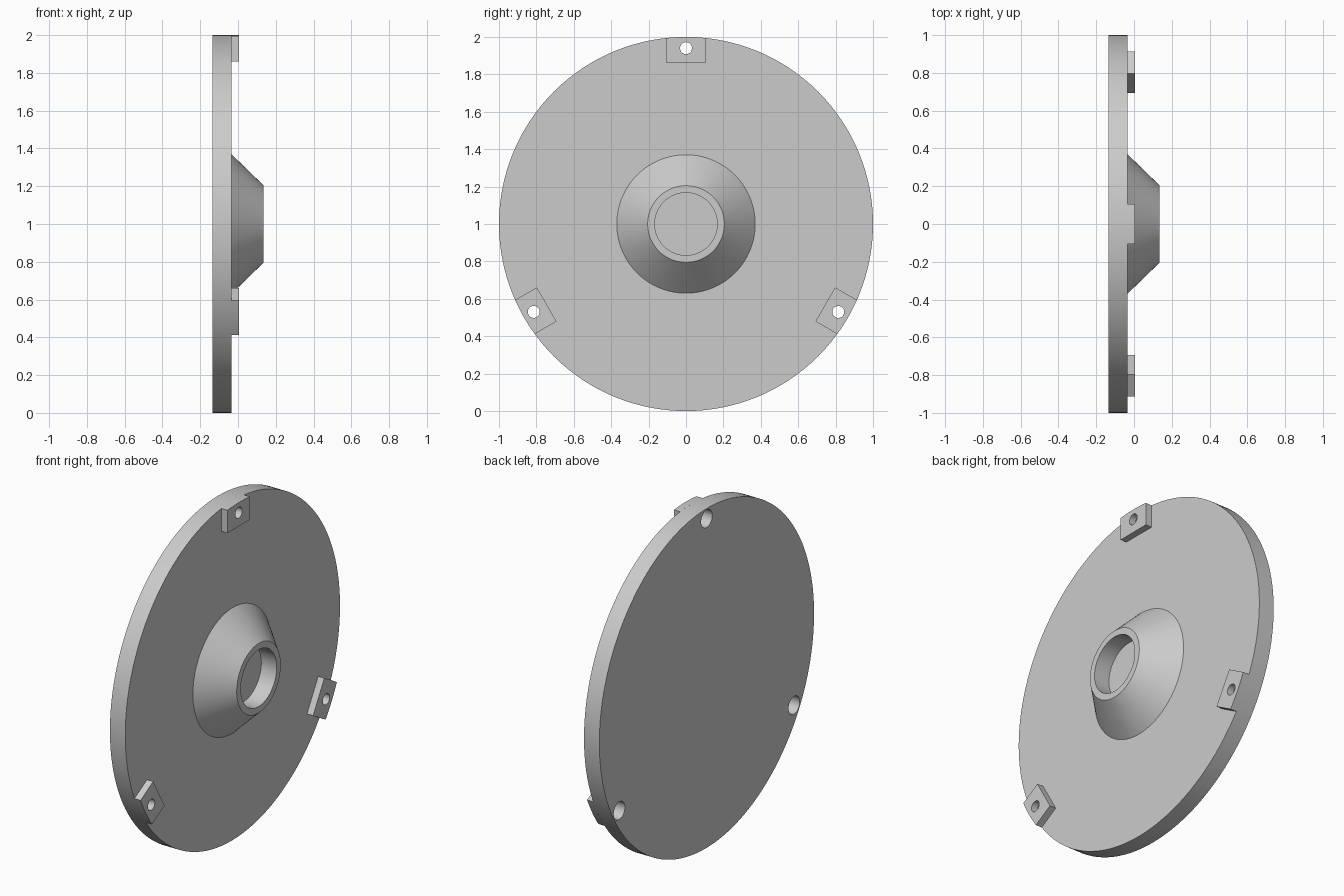
import bpy, bmesh, math
from mathutils import Matrix, Vector

cube = bpy.data.objects.get("Cube")
if cube:
    bpy.data.objects.remove(cube, do_unlink=True)

# Main dimensions along the x axis and outwards from it
BACK, FACE, LUG_TOP, HUB_TOP = -0.135, -0.035, 0.005, 0.135
HUB_FLOOR = 0.035
RIM, HOLE_RADIUS = 1.0, 0.94
CENTRE = Matrix.Translation((0, 0, 1))
ANGLES = [math.radians(a) for a in (0, 120, 240)]

grey = bpy.data.materials.new("light_grey")
grey.use_nodes = True
colour = (0.6, 0.6, 0.6, 1)
grey.diffuse_color = colour
grey.node_tree.nodes["Principled BSDF"].inputs["Base Color"].default_value = colour


def make_object(name, bm):
    bmesh.ops.recalc_face_normals(bm, faces=bm.faces)
    mesh = bpy.data.meshes.new(name)
    bm.to_mesh(mesh)
    bm.free()
    mesh.materials.append(grey)
    obj = bpy.data.objects.new(name, mesh)
    bpy.context.collection.objects.link(obj)
    return obj


def activate(obj):
    bpy.ops.object.select_all(action='DESELECT')
    obj.select_set(True)
    bpy.context.view_layer.objects.active = obj


def revolve(name, profile, steps):
    """Turn an (x, radius) profile about the x axis."""
    bm = bmesh.new()
    verts = [bm.verts.new((x, 0, r)) for x, r in profile]
    edges = [bm.edges.new(pair) for pair in zip(verts, verts[1:])]
    bmesh.ops.spin(bm, geom=verts + edges, cent=(0, 0, 0), axis=(1, 0, 0),
                   angle=math.tau, steps=steps)
    bmesh.ops.remove_doubles(bm, verts=bm.verts, dist=0.0001)
    bm.transform(CENTRE)
    return make_object(name, bm)


def drill(obj, radius, x0, x1, angle):
    """Cut a round hole parallel to x near the rim."""
    bm = bmesh.new()
    place = (CENTRE @ Matrix.Rotation(angle, 4, 'X')
             @ Matrix.Translation(((x0 + x1) / 2, 0, HOLE_RADIUS))
             @ Matrix.Rotation(math.pi / 2, 4, 'Y'))
    bmesh.ops.create_cone(bm, cap_ends=True, segments=32, radius1=radius,
                          radius2=radius, depth=x1 - x0, matrix=place)
    cutter = make_object("hole_cutter", bm)
    cutter.hide_render = True
    activate(obj)
    mod = obj.modifiers.new("hole", 'BOOLEAN')
    mod.operation = 'DIFFERENCE'
    mod.solver = 'EXACT'
    mod.object = cutter
    bpy.ops.object.modifier_apply(modifier=mod.name)
    bpy.data.objects.remove(cutter, do_unlink=True)


def smooth(obj):
    activate(obj)
    bpy.ops.object.shade_smooth_by_angle(angle=math.radians(30))


def make_lug(name, angle):
    """Block with a straight inner edge and an outer edge following the rim."""
    half_width, inner, steps = 0.105, 0.86, 12
    spread = math.asin(half_width / RIM)
    outline = [(-half_width, inner), (half_width, inner)]
    for i in range(steps + 1):
        a = spread * (1 - 2 * i / steps)
        outline.append((RIM * math.sin(a), RIM * math.cos(a)))
    bm = bmesh.new()
    base = bm.faces.new([bm.verts.new((FACE, y, z)) for y, z in outline])
    top = bmesh.ops.extrude_face_region(bm, geom=[base], use_keep_orig=True)["geom"]
    bmesh.ops.translate(bm, vec=Vector((LUG_TOP - FACE, 0, 0)),
                        verts=[g for g in top if isinstance(g, bmesh.types.BMVert)])
    bm.transform(CENTRE @ Matrix.Rotation(angle, 4, 'X'))
    return make_object(name, bm)


# Disc with conical hub and blind bore
disc = revolve("disc_with_hub", [
    (BACK, 0), (BACK, RIM), (FACE, RIM), (FACE, 0.37),
    (HUB_TOP, 0.205), (HUB_TOP, 0.167), (HUB_FLOOR, 0.167), (HUB_FLOOR, 0)], 128)

# Wide holes behind, opening into the narrow holes of the lugs
for angle in ANGLES:
    drill(disc, 0.052, BACK - 0.05, FACE + 0.05, angle)
smooth(disc)

for name, angle in zip(("top_lug", "front_lug", "rear_lug"),
                       (ANGLES[0], ANGLES[1], ANGLES[2])):
    lug = make_lug(name, angle)
    drill(lug, 0.032, FACE - 0.05, LUG_TOP + 0.05, angle)
    smooth(lug)
